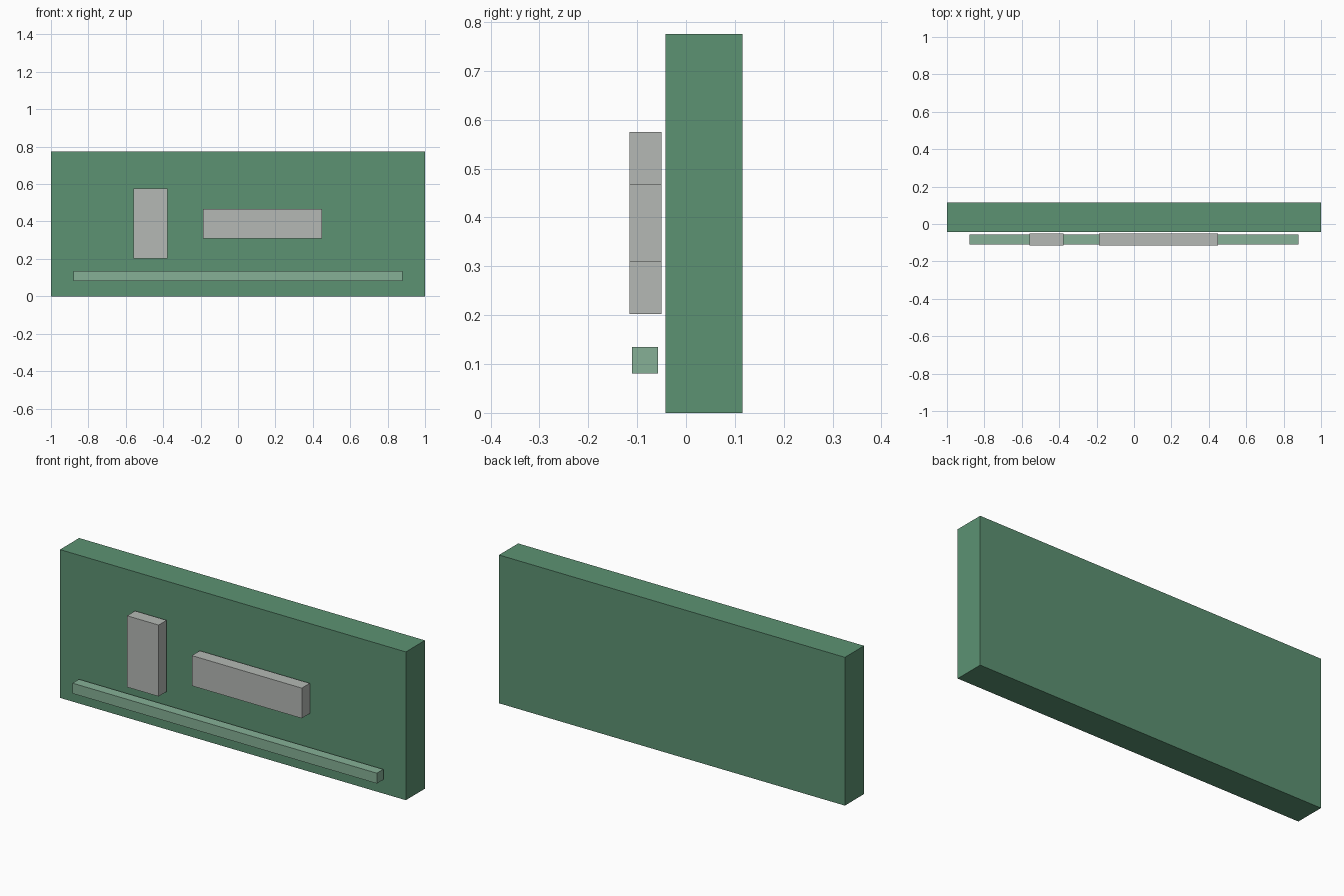
import bpy

if "Cube" in bpy.data.objects:
    bpy.data.objects.remove(bpy.data.objects["Cube"])


def material(name, rgb):
    mat = bpy.data.materials.new(name)
    mat.diffuse_color = (*rgb, 1.0)
    mat.use_nodes = True
    mat.node_tree.nodes["Principled BSDF"].inputs["Base Color"].default_value = mat.diffuse_color
    return mat


def box(name, x, y, z, mat):
    """Box spanning the given (min, max) range on each axis."""
    spans = (x, y, z)
    bpy.ops.mesh.primitive_cube_add(size=1, location=[(a + b) / 2 for a, b in spans])
    obj = bpy.context.object
    obj.name = name
    obj.scale = [b - a for a, b in spans]
    bpy.ops.object.transform_apply(location=False, rotation=False, scale=True)
    obj.data.materials.append(mat)
    return obj


green = material("board green", (0.107, 0.288, 0.171))
pale_green = material("pale green", (0.238, 0.434, 0.305))
grey = material("light grey", (0.462, 0.485, 0.462))

# Main board
box("board", (-1.0, 1.0), (-0.042, 0.116), (0.0, 0.775), green)

# Raised blocks floating just in front of the board
block_depth = (-0.116, -0.05)
box("upright_block", (-0.56, -0.378), block_depth, (0.202, 0.575), grey)
box("wide_block", (-0.186, 0.45), block_depth, (0.309, 0.467), grey)

# Long rail along the lower edge
box("lower_rail", (-0.88, 0.88), (-0.11, -0.057), (0.081, 0.135), pale_green)
